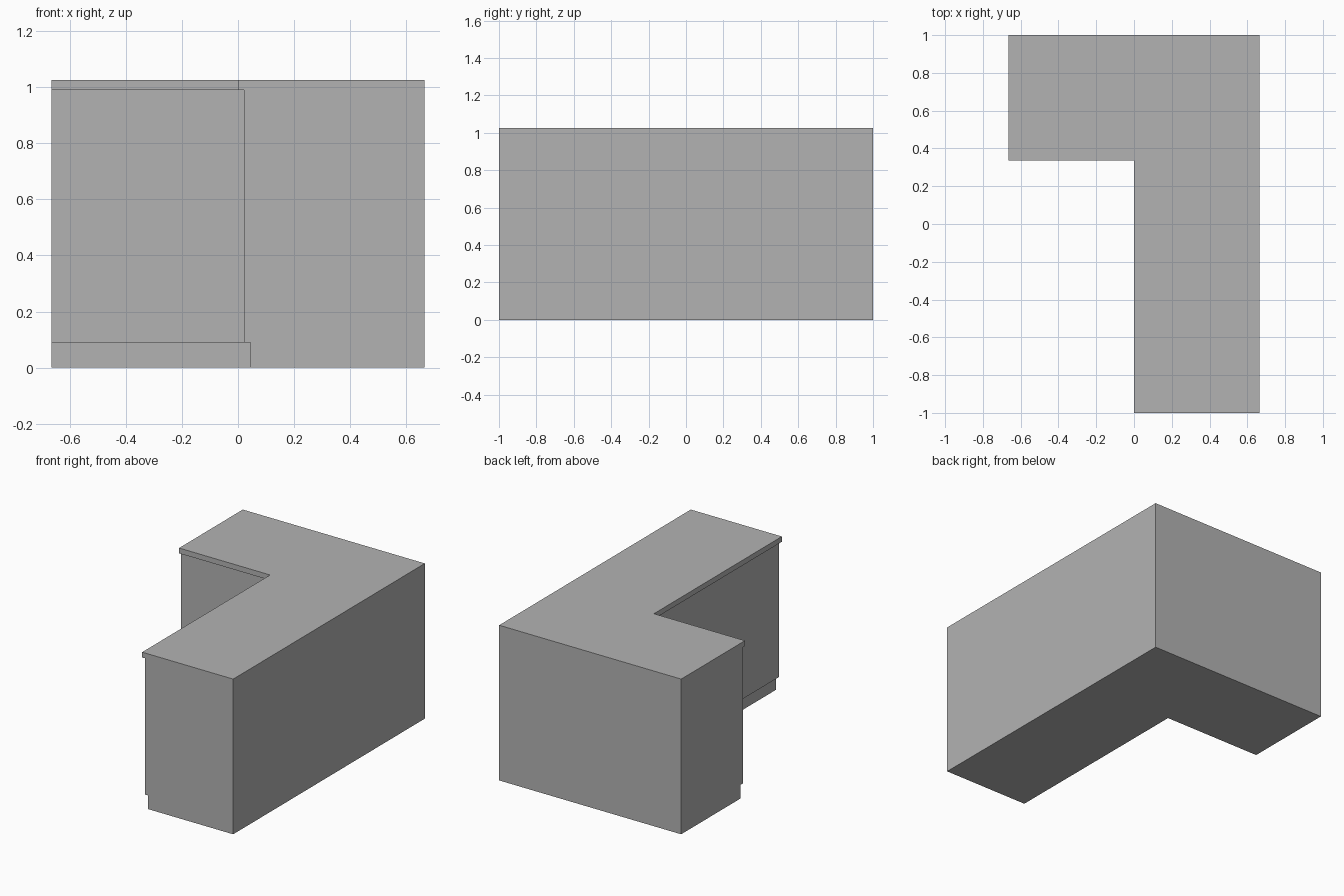
import bpy
import bmesh

cube = bpy.data.objects.get("Cube")
if cube:
    bpy.data.objects.remove(cube, do_unlink=True)

# Single flat grey
grey = bpy.data.materials.new("plain_grey")
grey.use_nodes = True
colour = (0.45, 0.45, 0.45, 1)
grey.diffuse_color = colour
grey.node_tree.nodes["Principled BSDF"].inputs["Base Color"].default_value = colour

HALF_WIDTH, HALF_DEPTH = 0.665, 1.0
INNER_X, INNER_Y = 0.0, 0.335


def corner_block(name, inset, bottom, top):
    """L-shaped prism whose two inner sides are set back by inset."""
    x, y = INNER_X + inset, INNER_Y + inset
    outline = [(x, -HALF_DEPTH), (HALF_WIDTH, -HALF_DEPTH),
               (HALF_WIDTH, HALF_DEPTH), (-HALF_WIDTH, HALF_DEPTH),
               (-HALF_WIDTH, y), (x, y)]
    bm = bmesh.new()
    base = bm.faces.new([bm.verts.new((px, py, bottom)) for px, py in outline])
    extruded = bmesh.ops.extrude_face_region(bm, geom=[base], use_keep_orig=True)
    verts = [v for v in extruded["geom"] if isinstance(v, bmesh.types.BMVert)]
    bmesh.ops.translate(bm, verts=verts, vec=(0, 0, top - bottom))
    bmesh.ops.recalc_face_normals(bm, faces=bm.faces)
    mesh = bpy.data.meshes.new(name)
    bm.to_mesh(mesh)
    bm.free()
    mesh.materials.append(grey)
    obj = bpy.data.objects.new(name, mesh)
    bpy.context.collection.objects.link(obj)


# Recessed plinth, cabinet body and overhanging worktop
corner_block("plinth", 0.044, 0.0, 0.09)
corner_block("cabinet_body", 0.022, 0.09, 0.99)
corner_block("worktop", 0.0, 0.99, 1.025)
